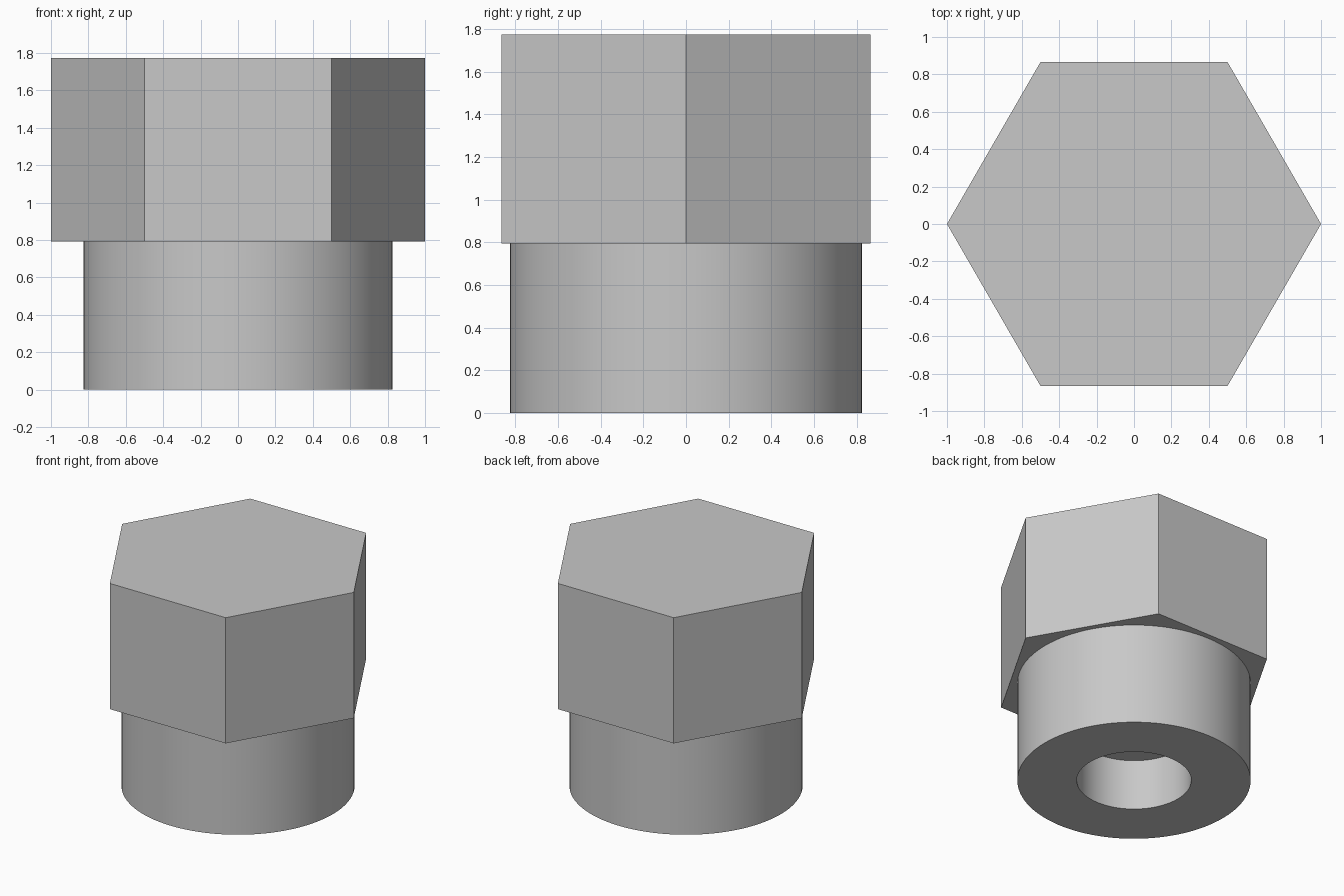
import bpy
import bmesh
import math

cube = bpy.data.objects.get("Cube")
if cube:
    bpy.data.objects.remove(cube, do_unlink=True)

HEAD_BASE, HEAD_TOP = 0.793, 1.774
SHANK_RADIUS, BORE_RADIUS, BORE_DEPTH = 0.825, 0.405, 0.395
SEGMENTS = 96

grey = bpy.data.materials.new("plain grey")
grey.use_nodes = True
colour = (0.58, 0.58, 0.58, 1)
grey.diffuse_color = colour
grey.node_tree.nodes["Principled BSDF"].inputs["Base Color"].default_value = colour


def add_object(name, bm):
    bmesh.ops.recalc_face_normals(bm, faces=bm.faces)
    mesh = bpy.data.meshes.new(name)
    bm.to_mesh(mesh)
    bm.free()
    mesh.materials.append(grey)
    obj = bpy.data.objects.new(name, mesh)
    bpy.context.collection.objects.link(obj)
    return obj


def ring(bm, radius, z, sides):
    step = math.tau / sides
    return [bm.verts.new((radius * math.cos(i * step), radius * math.sin(i * step), z))
            for i in range(sides)]


def bridge(bm, a, b):
    for i in range(len(a)):
        j = (i + 1) % len(a)
        bm.faces.new((a[i], a[j], b[j], b[i]))


# Hexagonal head with corners on the x axis
bm = bmesh.new()
bottom, top = ring(bm, 1, HEAD_BASE, 6), ring(bm, 1, HEAD_TOP, 6)
bridge(bm, bottom, top)
bm.faces.new(bottom)
bm.faces.new(top)
add_object("hex_head", bm)

# Round shank with a blind bore in its underside
bm = bmesh.new()
profile = [(SHANK_RADIUS, HEAD_BASE), (SHANK_RADIUS, 0),
           (BORE_RADIUS, 0), (BORE_RADIUS, BORE_DEPTH)]
rings = [ring(bm, r, z, SEGMENTS) for r, z in profile]
for a, b in zip(rings, rings[1:]):
    bridge(bm, a, b)
bm.faces.new(rings[-1])
bm.faces.new(rings[0])
shank = add_object("shank", bm)

# Smooth round walls, sharp rims
bpy.ops.object.select_all(action="DESELECT")
shank.select_set(True)
bpy.context.view_layer.objects.active = shank
bpy.ops.object.shade_smooth_by_angle(angle=math.radians(30))
